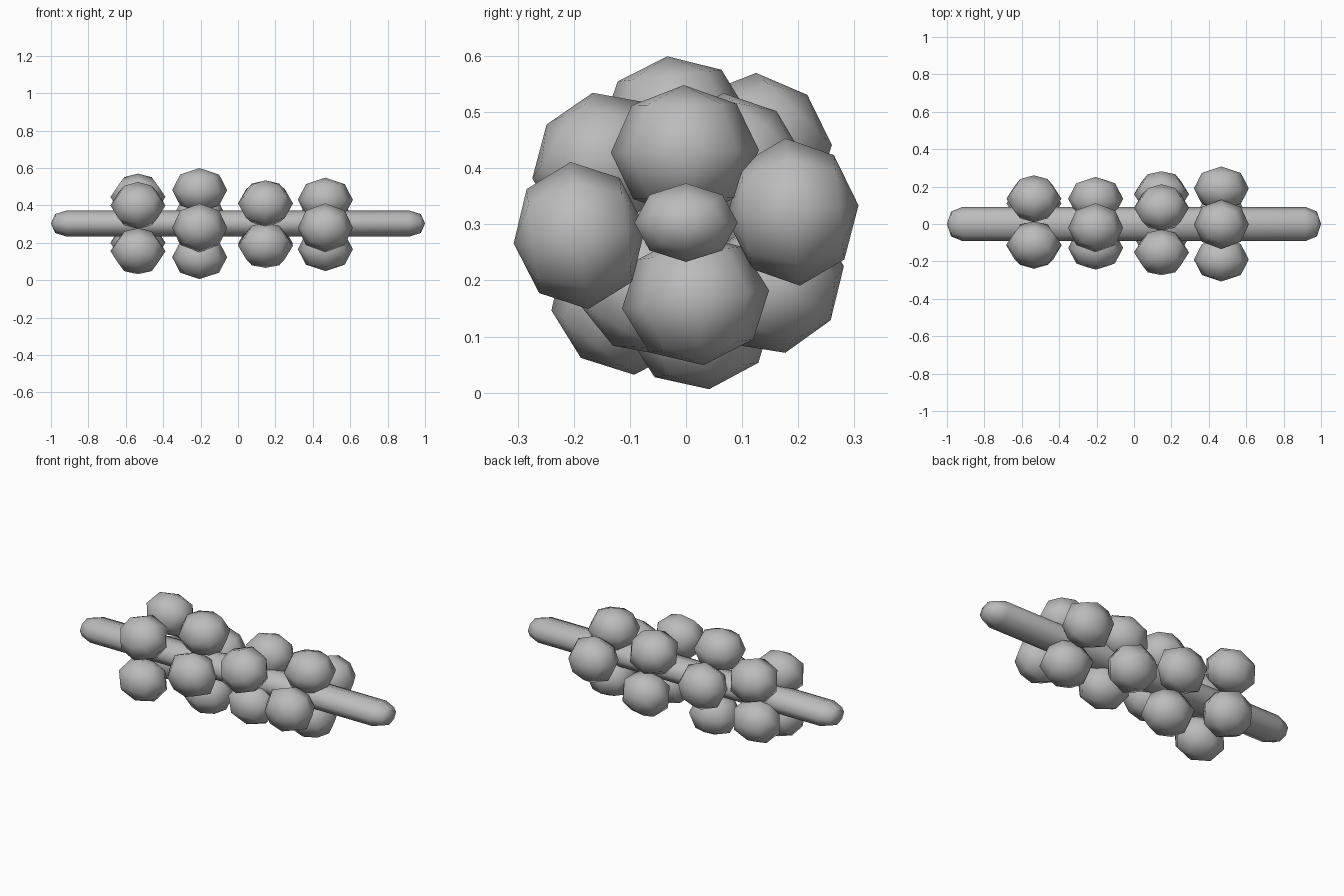
import bpy, bmesh, math
from mathutils import Matrix, Vector

cube = bpy.data.objects.get("Cube")
if cube:
    bpy.data.objects.remove(cube, do_unlink=True)

grey = bpy.data.materials.new("plain_grey")
grey.use_nodes = True
colour = (0.5, 0.5, 0.5, 1)
grey.diffuse_color = colour
grey.node_tree.nodes["Principled BSDF"].inputs["Base Color"].default_value = colour

MID = 0.303  # height of the rod's axis


def finish(bm, name):
    bmesh.ops.recalc_face_normals(bm, faces=bm.faces)
    for face in bm.faces:
        face.smooth = True
    mesh = bpy.data.meshes.new(name)
    bm.to_mesh(mesh)
    bm.free()
    mesh.materials.append(grey)
    obj = bpy.data.objects.new(name, mesh)
    bpy.context.collection.objects.link(obj)
    return obj


# Eight-sided rod with rounded ends, slightly flattened
def make_rod():
    bm = bmesh.new()
    half = [(1, 0), (0.978, 0.72), (0.915, 1)]
    profile = half + [(-x, r) for x, r in reversed(half)]
    verts = [bm.verts.new((x, 0, r)) for x, r in profile]
    edges = [bm.edges.new(pair) for pair in zip(verts, verts[1:])]
    bmesh.ops.spin(bm, geom=verts + edges, cent=(0, 0, 0), axis=(1, 0, 0),
                   angle=math.tau, steps=8)
    bmesh.ops.remove_doubles(bm, verts=bm.verts, dist=0.001)
    bmesh.ops.scale(bm, verts=bm.verts, vec=(1, 0.092, 0.07))
    bmesh.ops.translate(bm, verts=bm.verts, vec=(0, 0, MID))
    finish(bm, "rod")


# Low-poly bud whose pole points away from the rod
def make_bud(name, x, y, z):
    bm = bmesh.new()
    bmesh.ops.create_uvsphere(bm, u_segments=8, v_segments=4, radius=1)
    tilt = math.atan2(z - MID, y) - math.pi / 2
    bmesh.ops.transform(bm, verts=bm.verts,
                        matrix=Matrix.Translation(Vector((x, y, z)))
                        @ Matrix.Rotation(tilt, 4, 'X')
                        @ Matrix.Diagonal((0.147, 0.132, 0.118, 1)))
    finish(bm, name)


make_rod()

# Four rings of four buds: ring position, then (y, z) of each bud
rings = {
    -0.535: [(0.135, 0.445), (-0.11, 0.4), (-0.115, 0.155), (0.11, 0.2)],
    -0.205: [(-0.02, 0.482), (0.135, 0.325), (0.025, 0.123), (-0.128, 0.28)],
    0.147: [(0.087, 0.41), (-0.152, 0.41), (-0.07, 0.185), (0.16, 0.195)],
    0.467: [(-0.002, 0.43), (0.19, 0.322), (0.017, 0.166), (-0.19, 0.28)],
}
for r, (x, buds) in enumerate(rings.items(), 1):
    for b, (y, z) in enumerate(buds, 1):
        make_bud(f"ring_{r}_bud_{b}", x, y, z)
